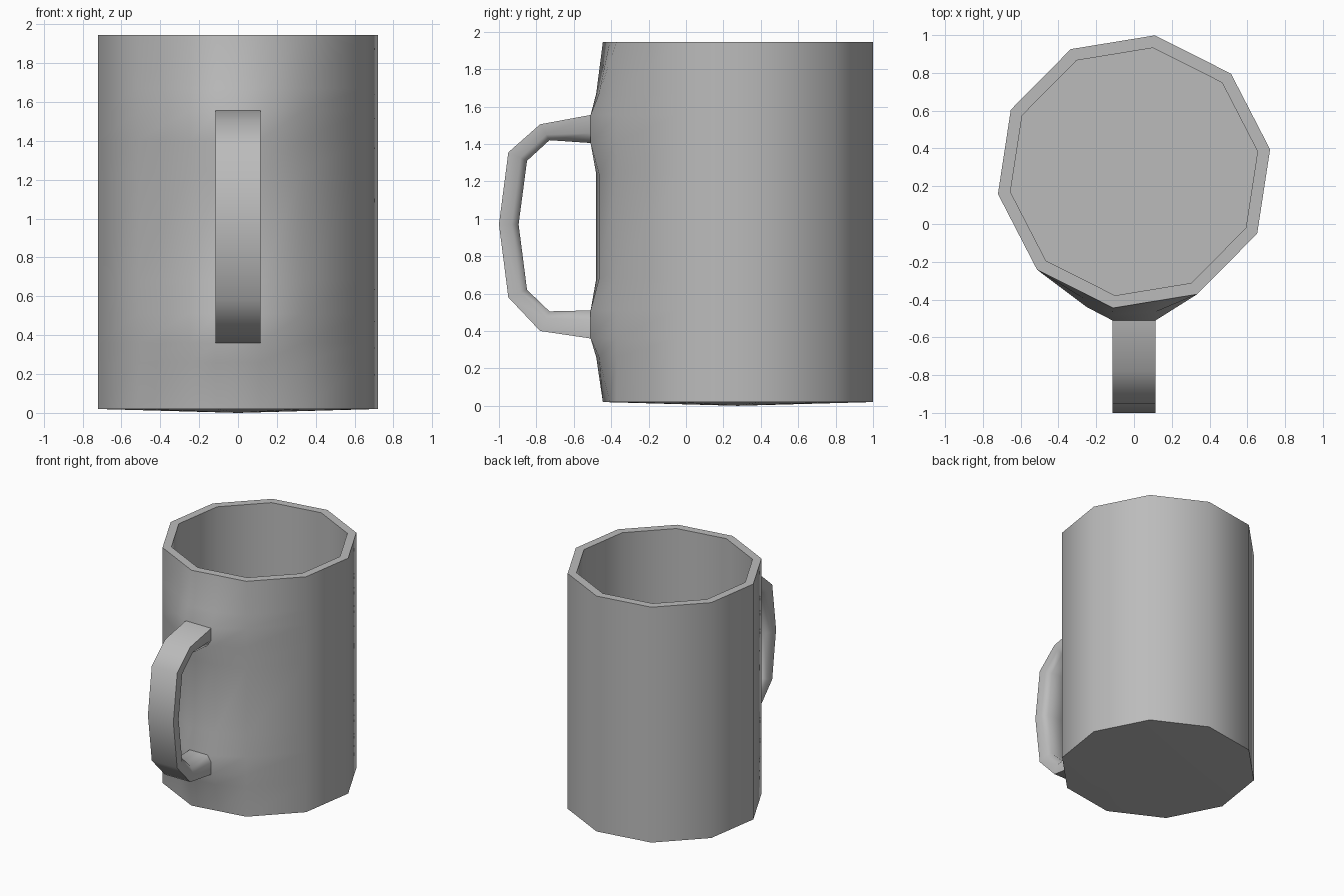
import bpy, bmesh, math
from mathutils import Vector

cube = bpy.data.objects.get("Cube")
if cube:
    bpy.data.objects.remove(cube)

grey = bpy.data.materials.new("plain_grey")
grey.use_nodes = True
colour = (0.5, 0.5, 0.5, 1)
grey.diffuse_color = colour
grey.node_tree.nodes["Principled BSDF"].inputs["Base Color"].default_value = colour


def finish(bm, name, angle):
    bmesh.ops.recalc_face_normals(bm, faces=bm.faces[:])
    mesh = bpy.data.meshes.new(name)
    bm.to_mesh(mesh)
    bm.free()
    mesh.materials.append(grey)
    obj = bpy.data.objects.new(name, mesh)
    bpy.context.collection.objects.link(obj)
    bpy.ops.object.select_all(action='DESELECT')
    obj.select_set(True)
    bpy.context.view_layer.objects.active = obj
    bpy.ops.object.shade_smooth_by_angle(angle=math.radians(angle))
    return obj


def bridge(bm, a, b):
    for i in range(len(a)):
        j = (i + 1) % len(a)
        bm.faces.new((a[i], a[j], b[j], b[i]))


# Ten-sided mug body, its front panels bulging where the handle joins
CENTRE = Vector((0, 0.277))
TOP, BASE, FLOOR = 1.945, 0.02, 0.08


def corner(k):
    a = math.radians(9.3 + 36 * k)
    return CENTRE + 0.73 * Vector((math.cos(a), math.sin(a)))


def section(bulge):
    """Outline of the body; bulge gives y for the three front columns."""
    pts = [corner(k) for k in range(7)]           # up to the front left panel
    mid, end = corner(7), corner(8)
    plain = [pts[-1].lerp(mid, 0.66), mid, mid.lerp(end, 0.5)]
    if bulge:
        plain = [Vector((x, y)) for x, y in zip((-0.25, -0.115, 0.115), bulge)]
    return pts + plain + [end, corner(9)]


def ring(bm, outline, z, scale=1):
    return [bm.verts.new((*(CENTRE + (p - CENTRE) * scale), z)) for p in outline]


wall = (-0.405, -0.48, -0.465)
joint = (-0.44, -0.51, -0.51)
rows = [(BASE, None), (0.26, wall), (0.36, joint), (0.51, joint), (0.68, wall),
        (1.24, wall), (1.405, joint), (1.555, joint), (1.67, wall), (TOP, None)]

bm = bmesh.new()
loops = [ring(bm, section(b), z) for z, b in rows]
loops += [ring(bm, section(None), z, 0.908) for z in (TOP, FLOOR)]
for a, b in zip(loops, loops[1:]):
    bridge(bm, a, b)
bm.faces.new(loops[-1])                           # inside floor
tip = bm.verts.new((*CENTRE, 0))                  # shallow point underneath
for a, b in zip(loops[0], loops[0][1:] + loops[0][:1]):
    bm.faces.new((a, b, tip))
finish(bm, "mug_body", 50)

# Handle: outer and inner profile (y, z), with the inner corners chamfered
outer = [(-0.46, 1.56), (-0.51, 1.555), (-0.78, 1.505), (-0.95, 1.355), (-1, 0.97),
         (-0.95, 0.58), (-0.78, 0.4), (-0.51, 0.36), (-0.46, 0.355)]
inner = [(-0.46, 1.4), (-0.51, 1.405), (-0.73, 1.42), (-0.85, 1.31), (-0.895, 0.97),
         (-0.85, 0.62), (-0.73, 0.505), (-0.51, 0.51), (-0.46, 0.515)]
HALF, CHAMFER = 0.115, 0.035
bm = bmesh.new()
loops = []
for o, i in zip(map(Vector, outer), map(Vector, inner)):
    side = i.lerp(o, 0.35)
    half = [(HALF, o), (HALF, side), (HALF - CHAMFER, i)]
    cross = half + [(-x, p) for x, p in reversed(half)]
    loops.append([bm.verts.new((x, *p)) for x, p in cross])
for a, b in zip(loops, loops[1:]):
    bridge(bm, a, b)
bm.faces.new(loops[0])
bm.faces.new(loops[-1])
finish(bm, "handle", 60)
